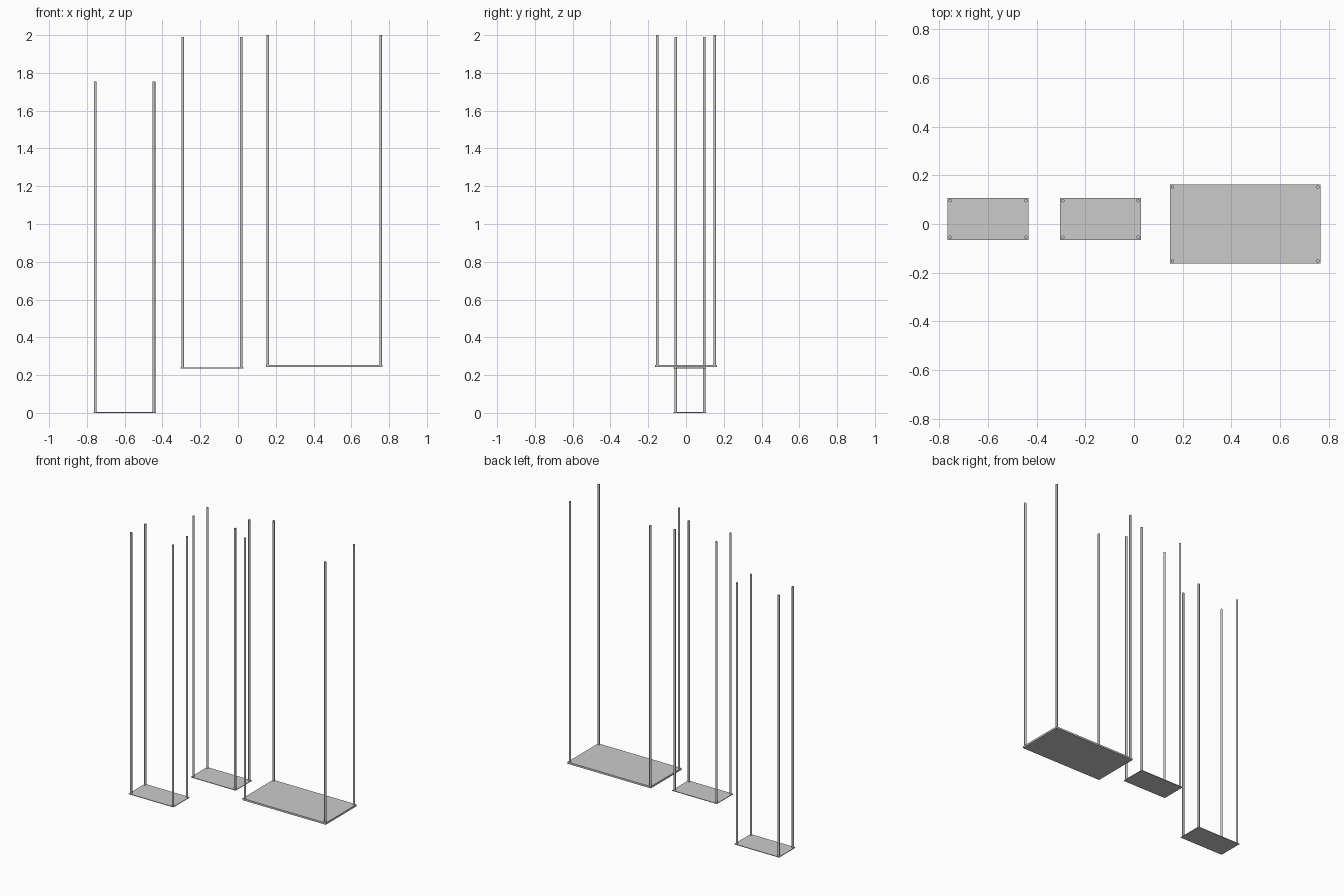
import bpy

if "Cube" in bpy.data.objects:
    bpy.data.objects.remove(bpy.data.objects["Cube"])

ROD_R = 0.007


def box(name, x0, x1, y0, y1, z0, z1):
    bpy.ops.mesh.primitive_cube_add(size=1, location=((x0 + x1) / 2, (y0 + y1) / 2, (z0 + z1) / 2))
    ob = bpy.context.object
    ob.name = name
    ob.scale = (x1 - x0, y1 - y0, z1 - z0)
    bpy.ops.object.transform_apply(location=False, rotation=False, scale=True)


def rod(name, x, y, z0, z1):
    bpy.ops.mesh.primitive_cylinder_add(vertices=16, radius=ROD_R, depth=z1 - z0,
                                        location=(x, y, (z0 + z1) / 2))
    bpy.context.object.name = name
    bpy.ops.object.shade_smooth_by_angle()


def hanging_shelf(name, x0, x1, y0, y1, z, thick, top, inset):
    # flat tray plate
    box(name + "_plate", x0, x1, y0, y1, z, z + thick)
    # four corner suspension rods
    for sx, x in (("left", x0 + inset), ("right", x1 - inset)):
        for sy, y in (("front", y0 + inset), ("back", y1 - inset)):
            rod(f"{name}_rod_{sy}_{sx}", x, y, z + thick, top)


# two small shelves and one large shelf
hanging_shelf("low_shelf", -0.766, -0.434, -0.065, 0.107, 0.0, 0.004, 1.755, 0.011)
hanging_shelf("middle_shelf", -0.304, 0.028, -0.065, 0.107, 0.236, 0.004, 1.99, 0.011)
hanging_shelf("large_shelf", 0.147, 0.766, -0.163, 0.163, 0.242, 0.012, 2.0, 0.011)
